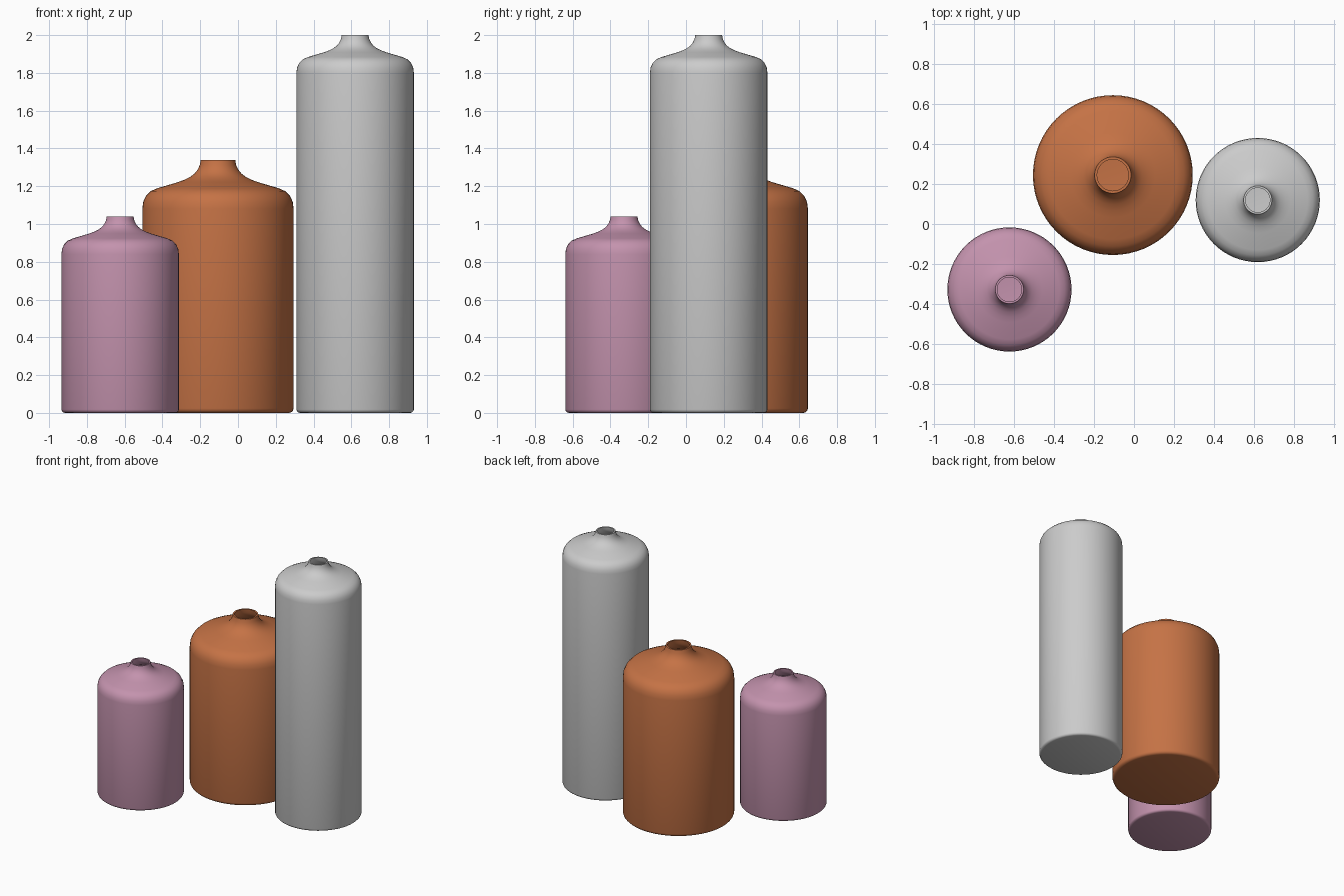
import bpy, bmesh, math
from mathutils import Vector

if "Cube" in bpy.data.objects:
    bpy.data.objects.remove(bpy.data.objects["Cube"])

SIDES = 64
WALL = 0.01

# Shoulder and neck, from body wall up to rim: (radius, depth below rim)
TOP = [(0.311, 0.200), (0.3075, 0.172), (0.296, 0.147), (0.277, 0.128), (0.25, 0.116),
       (0.165, 0.091), (0.138, 0.081), (0.114, 0.069), (0.097, 0.056), (0.084, 0.040),
       (0.075, 0.021), (0.071, 0.0)]
# Flat base with a small rounded edge: (radius, height)
BASE = [(0.0, 0.0), (0.293, 0.0), (0.302, 0.003), (0.308, 0.009), (0.311, 0.018)]


def inset(profile, t):
    """Offset the outer profile inwards to make the inside wall."""
    pts = [Vector(p) for p in profile]
    inner = []
    for i, p in enumerate(pts):
        d = pts[min(i + 1, len(pts) - 1)] - pts[max(i - 1, 0)]
        n = Vector((-d.y, d.x)).normalized()
        inner.append((max(p.x + n.x * t, 0.0), p.y + n.y * t))
    inner[0] = (0.0, t)
    inner[-1] = (pts[-1].x - t, pts[-1].y)
    return inner


def bottle(name, x, y, height, scale=1.0, color=None):
    outer = BASE + [(r, height - d) for r, d in TOP]
    profile = outer + inset(outer, WALL)[::-1]
    bm = bmesh.new()
    verts = [bm.verts.new((r * scale, 0, z * scale)) for r, z in profile]
    edges = [bm.edges.new(pair) for pair in zip(verts, verts[1:])]
    bmesh.ops.spin(bm, geom=verts + edges, cent=(0, 0, 0), axis=(0, 0, 1),
                   angle=math.tau, steps=SIDES, use_merge=True)
    bmesh.ops.remove_doubles(bm, verts=bm.verts[:], dist=1e-4)
    bmesh.ops.recalc_face_normals(bm, faces=bm.faces[:])
    mesh = bpy.data.meshes.new(name)
    bm.to_mesh(mesh)
    bm.free()
    obj = bpy.data.objects.new(name, mesh)
    obj.location = (x, y, 0)
    bpy.context.collection.objects.link(obj)
    if color:
        mat = bpy.data.materials.new(name + "_color")
        mat.diffuse_color = color
        mat.use_nodes = True
        mat.node_tree.nodes["Principled BSDF"].inputs["Base Color"].default_value = mat.diffuse_color
        mesh.materials.append(mat)
    bpy.ops.object.select_all(action='DESELECT')
    obj.select_set(True)
    bpy.context.view_layer.objects.active = obj
    bpy.ops.object.shade_smooth_by_angle(angle=math.radians(40))


# Three bottles: short, wide and tall
bottle("short_bottle", -0.624, -0.328, 1.04, color=(0.55, 0.29, 0.42, 1))
bottle("wide_bottle", -0.106, 0.245, 1.04, scale=1.287, color=(0.56, 0.17, 0.06, 1))
bottle("tall_bottle", 0.62, 0.12, 2.0)
